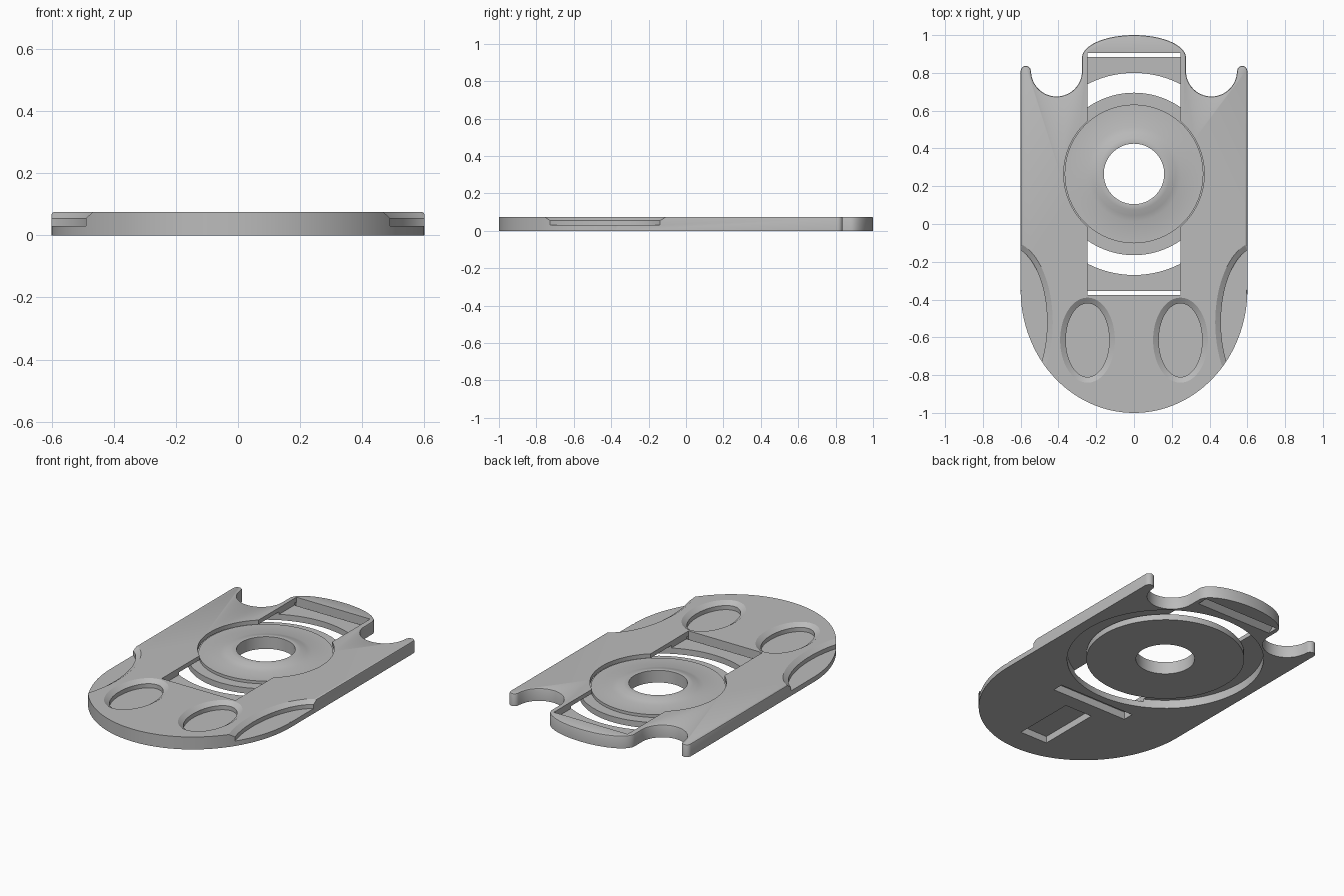
import bpy, bmesh, math

default = bpy.data.objects.get("Cube")
if default:
    bpy.data.objects.remove(default, do_unlink=True)

grey = bpy.data.materials.new("mid grey")
grey.use_nodes = True
colour = (0.5, 0.5, 0.5, 1)
grey.diffuse_color = colour
grey.node_tree.nodes["Principled BSDF"].inputs["Base Color"].default_value = colour

TOP = 0.075      # plate thickness
HUB_Y = 0.265    # hub centre


def arc(cx, cy, rx, ry, start, end, n):
    """Points along an elliptical arc, angles in degrees."""
    angles = [math.radians(start + (end - start) * i / n) for i in range(n + 1)]
    return [(cx + rx * math.cos(a), cy + ry * math.sin(a)) for a in angles]


def ellipse(cx, cy, rx, ry, n=96):
    return arc(cx, cy, rx, ry, 0, 360, n)[:-1]


def loft(name, rings, closed=False):
    """Skin matching rings of 3D points; cap the ends, or close into a tube."""
    bm = bmesh.new()
    loops = [[bm.verts.new(p) for p in ring] for ring in rings]
    pairs = list(zip(loops, loops[1:]))
    if closed:
        pairs.append((loops[-1], loops[0]))
    else:
        bm.faces.new(loops[0])
        bm.faces.new(loops[-1])
    n = len(loops[0])
    for a, b in pairs:
        for i in range(n):
            j = (i + 1) % n
            bm.faces.new((a[i], a[j], b[j], b[i]))
    bmesh.ops.recalc_face_normals(bm, faces=bm.faces)
    mesh = bpy.data.meshes.new(name)
    bm.to_mesh(mesh)
    bm.free()
    mesh.materials.append(grey)
    obj = bpy.data.objects.new(name, mesh)
    bpy.context.collection.objects.link(obj)
    return obj


def at(points, z):
    return [(x, y, z) for x, y in points]


def prism(name, points, z0, z1):
    return loft(name, [at(points, z0), at(points, z1)])


def rect(x, y0, y1):
    return [(-x, y0), (x, y0), (x, y1), (-x, y1)]


def select(obj):
    bpy.ops.object.select_all(action="DESELECT")
    obj.select_set(True)
    bpy.context.view_layer.objects.active = obj


def cut(target, cutter):
    cutter.hide_render = True
    mod = target.modifiers.new("cut", "BOOLEAN")
    mod.operation = "DIFFERENCE"
    mod.solver = "EXACT"
    mod.object = cutter
    select(target)
    bpy.ops.object.modifier_apply(modifier=mod.name)
    bpy.data.objects.remove(cutter, do_unlink=True)


def smooth(obj):
    select(obj)
    bpy.ops.object.shade_smooth_by_angle(angle=math.radians(30))


# Plate outline: right half from the nose to the head, then mirrored
half = arc(0, -0.35, 0.6, 0.65, -90, 0, 40)
half += arc(0.573, 0.81, 0.027, 0.027, 0, 180, 10)
half += arc(0.41, 0.81, 0.135, 0.135, 0, -180, 28)[1:]
half += arc(0, 0.88, 0.275, 0.12, 0, 90, 20)
outline = half + [(-x, y) for x, y in reversed(half[1:-1])]
plate = prism("base_plate", outline, 0, TOP)

# Softened top rim around the arms and head
bm = bmesh.new()
bm.from_mesh(plate.data)
rim = [e for e in bm.edges if all(v.co.z > TOP - 0.001 and v.co.y > -0.36 for v in e.verts)]
bmesh.ops.bevel(bm, geom=rim, offset=0.008, segments=2, profile=0.5, affect="EDGES")
bm.to_mesh(plate.data)
bm.free()

# Strap window, hub opening and the wider track beneath it
cut(plate, prism("window_cutter", rect(0.245, -0.375, 0.905), 0.035, 0.2))
cut(plate, prism("opening_cutter", ellipse(0, HUB_Y, 0.372, 0.372), 0.02, 0.2))
cut(plate, prism("track_cutter", ellipse(0, HUB_Y, 0.535, 0.535), -0.1, 0.05))

# Slanted slots at both ends of the window
slot = [(0.645, -0.02), (0.57, -0.02), (0.58, 0), (0.62, 0.035), (0.62, 0.045), (0.645, 0.045)]
for side in (-1, 1):
    rings = [[(x, HUB_Y + side * d, z) for d, z in slot] for x in (-0.25, 0.25)]
    cut(plate, loft("slot_cutter", rings))

# Blind pocket under the nose
cut(plate, prism("pocket_cutter", rect(0.09, -0.85, -0.47), -0.1, 0.04))


def dish(cx, cy, rx, ry):
    """Elliptical recess: straight wall below a sloping rim."""
    steps = [(0, 0.03), (0, 0.055), (0.03, TOP), (0.045, 0.085)]
    return loft("dish_cutter", [at(ellipse(cx, cy, rx + g, ry + g), z) for g, z in steps])


# Finger dishes and side grip scoops
for side in (-1, 1):
    cut(plate, dish(side * 0.246, -0.615, 0.115, 0.195))
    cut(plate, dish(side * 0.66, -0.52, 0.2, 0.4))
smooth(plate)

# Turning hub: stepped disc with a domed collar around the bore
profile = [(0.16, 0), (0.43, 0), (0.43, 0.035), (0.367, 0.035), (0.367, 0.052), (0.25, 0.052),
           (0.22, 0.062), (0.19, 0.071), (0.172, TOP), (0.16, 0.073)]
hub = loft("hub_disc", [at(ellipse(0, HUB_Y, r, r), z) for r, z in profile], closed=True)
smooth(hub)
